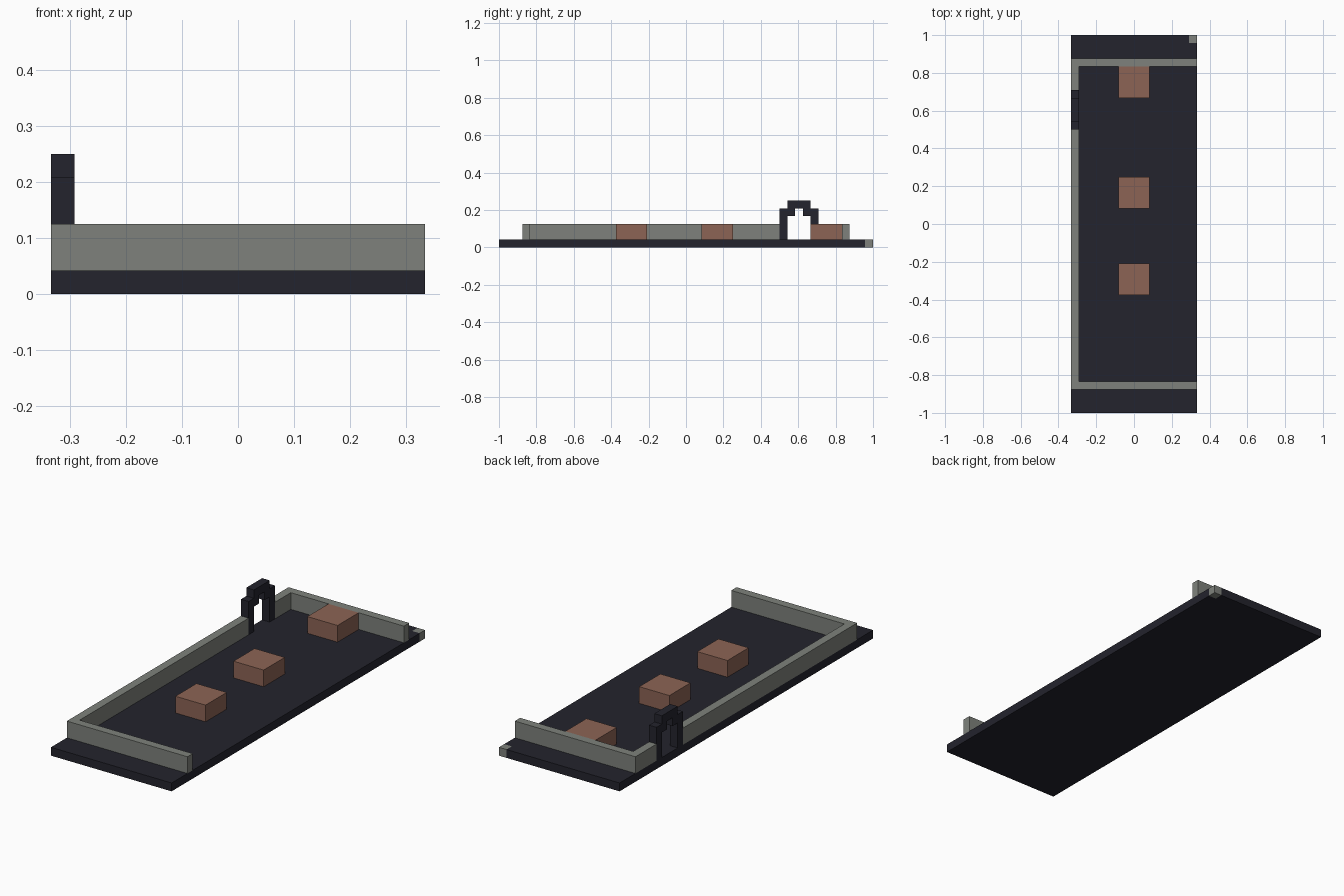
import bpy
import bmesh

U = 1 / 24  # size of one building block

if "Cube" in bpy.data.objects:
    bpy.data.objects.remove(bpy.data.objects["Cube"], do_unlink=True)


def material(name, rgb):
    mat = bpy.data.materials.new(name)
    mat.use_nodes = True
    color = (*rgb, 1)
    mat.diffuse_color = color
    mat.node_tree.nodes["Principled BSDF"].inputs["Base Color"].default_value = color
    return mat


dark = material("dark slate", (0.017, 0.017, 0.026))
grey = material("stone grey", (0.21, 0.222, 0.2))
brown = material("clay brown", (0.262, 0.127, 0.09))


def prism(name, outline, depth, axis, start, mat):
    """Extrude an outline in block units along x (outline is y, z) or z (outline is x, y)."""
    bm = bmesh.new()
    place = (lambda a, b: (start, a, b)) if axis == "x" else (lambda a, b: (a, b, start))
    face = bm.faces.new([bm.verts.new(place(a, b)) for a, b in outline])
    geom = bmesh.ops.extrude_face_region(bm, geom=[face])["geom"]
    verts = [g for g in geom if isinstance(g, bmesh.types.BMVert)]
    bmesh.ops.translate(bm, verts=verts, vec=(depth, 0, 0) if axis == "x" else (0, 0, depth))
    bmesh.ops.scale(bm, verts=bm.verts, vec=(U, U, U))
    bmesh.ops.recalc_face_normals(bm, faces=bm.faces)
    mesh = bpy.data.meshes.new(name)
    bm.to_mesh(mesh)
    bm.free()
    mesh.materials.append(mat)
    obj = bpy.data.objects.new(name, mesh)
    bpy.context.collection.objects.link(obj)
    return obj


def box(name, x, y, z, mat):
    outline = [(x[0], y[0]), (x[1], y[0]), (x[1], y[1]), (x[0], y[1])]
    return prism(name, outline, z[1] - z[0], "z", z[0], mat)


# Floor slab, with a missing corner filled by a stone block
prism("floor_slab", [(-8, -24), (8, -24), (8, 23), (7, 23), (7, 24), (-8, 24)],
      1, "z", 0, dark)
box("corner_block", (7, 8), (23, 24), (0, 1), grey)

# Low walls around three sides, with a gap for the arch
box("front_wall", (-8, 8), (-21, -20), (1, 3), grey)
box("back_wall", (-8, 8), (20, 21), (1, 3), grey)
box("side_wall_long", (-8, -7), (-20, 12), (1, 3), grey)
box("side_wall_short", (-8, -7), (17, 20), (1, 3), grey)

# Stepped doorway arch, half outline mirrored about its centre line
half = [(-2.5, 1), (-2.5, 5), (-1.5, 5), (-1.5, 6)]
inner = [(-1.5, 1), (-1.5, 4), (-0.5, 4), (-0.5, 5)]


def mirrored(points):
    return points + [(-y, z) for y, z in reversed(points)]


arch = mirrored(half) + list(reversed(mirrored(inner)))
prism("doorway_arch", [(y + 14.5, z) for y, z in arch], 1, "x", -8, dark)

# Clay blocks along the middle of the floor
for label, y in (("front", -9), ("middle", 2), ("back", 16)):
    box(label + "_clay_block", (-2, 2), (y, y + 4), (1, 3), brown)
